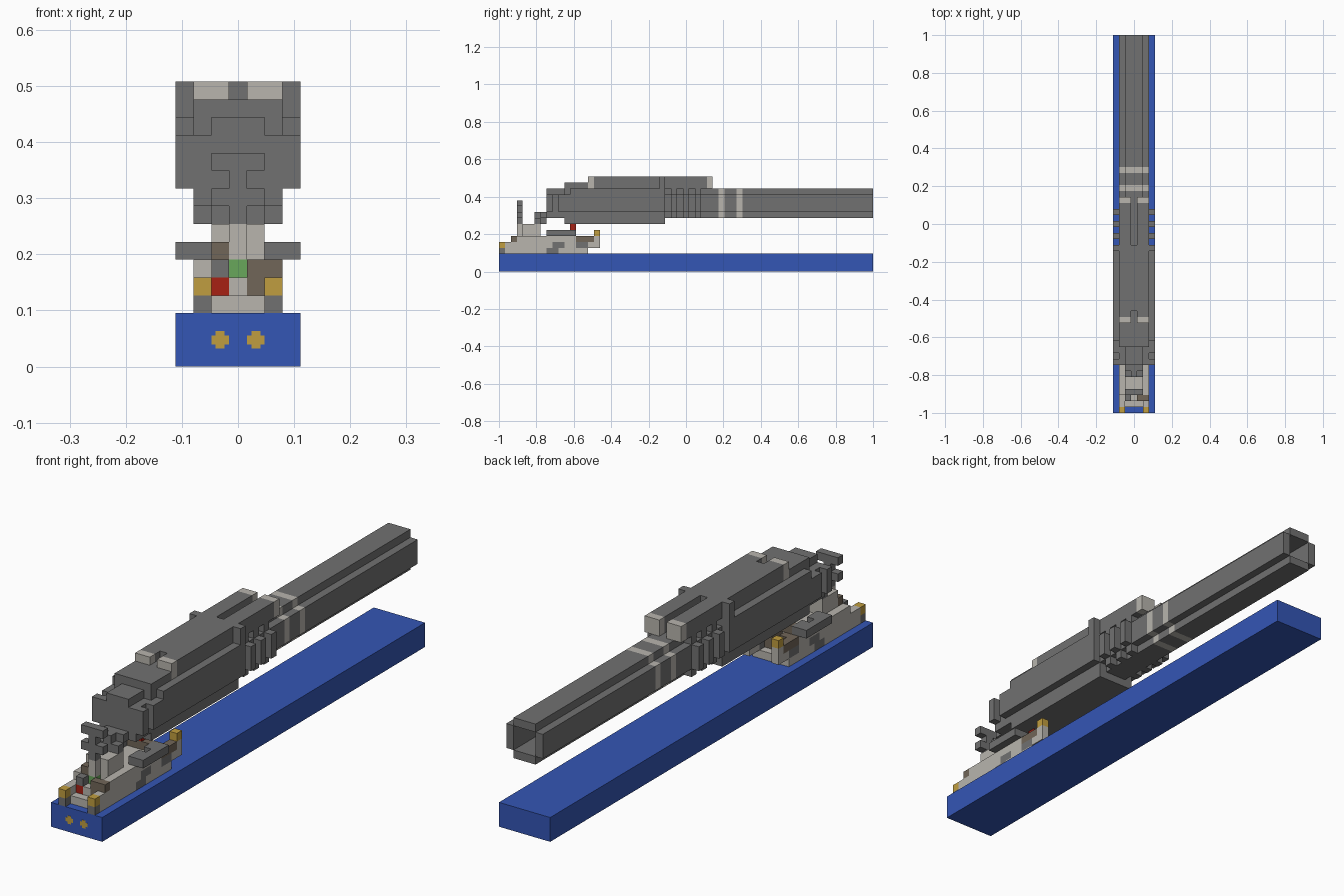
import bpy
import bmesh
from mathutils import Matrix, Vector

if "Cube" in bpy.data.objects:
    bpy.data.objects.remove(bpy.data.objects["Cube"])

LENGTH = 63           # model length in blocks
UNIT = 2 / LENGTH     # size of one block


def material(name, colour):
    mat = bpy.data.materials.new(name)
    mat.use_nodes = True
    rgba = (*colour, 1)
    mat.diffuse_color = rgba
    mat.node_tree.nodes["Principled BSDF"].inputs["Base Color"].default_value = rgba
    return mat


blue = material("blue", (.034, .092, .46))
grey = material("grey", (.165, .165, .165))
beige = material("beige", (.48, .46, .42))
gold = material("gold", (.53, .34, .05))
red = material("red", (.39, .015, .007))
green = material("green", (.14, .39, .105))
brown = material("brown", (.165, .133, .098))


def part(name, mat, *boxes, mirror=False):
    """Join boxes given as block ranges: x from, to, y from, to, z from, to."""
    bm = bmesh.new()
    for x0, x1, y0, y1, z0, z1 in boxes:
        spans = [(x0, x1), (-x1, -x0)] if mirror else [(x0, x1)]
        for a, b in spans:
            centre = Vector((a + b, y0 + y1 - LENGTH, z0 + z1)) * UNIT / 2
            size = Vector((b - a, y1 - y0, z1 - z0)) * UNIT
            bmesh.ops.create_cube(
                bm, size=1,
                matrix=Matrix.Translation(centre) @ Matrix.Diagonal(size).to_4x4())
    mesh = bpy.data.meshes.new(name)
    bm.to_mesh(mesh)
    bm.free()
    mesh.materials.append(mat)
    obj = bpy.data.objects.new(name, mesh)
    bpy.context.collection.objects.link(obj)
    return obj


# Widths used again and again, in blocks from the centre line
CORE, WIDE, FULL = 1.5, 2.5, 3.5


def tube(name, mat, y0, y1):
    """Hollow barrel section: four plates around an open square."""
    part(name, mat,
         (-CORE, CORE, y0, y1, 9, 10), (-CORE, CORE, y0, y1, 13, 14),
         (-WIDE, -CORE, y0, y1, 10, 13), (CORE, WIDE, y0, y1, 10, 13))


# Base slab and its two front studs
part("base", blue, (-FULL, FULL, 0, LENGTH, 0, 3))
part("base_studs", gold,
     (.5, 1.5, -.02, .1, 1.25, 1.75), (.75, 1.25, -.02, .1, 1, 2), mirror=True)

# Barrel with two painted bands
tube("barrel_rear", grey, 28, 37)
tube("barrel_band_inner", beige, 37, 38)
tube("barrel_middle", grey, 38, 40)
tube("barrel_band_outer", beige, 40, 41)
tube("barrel_front", grey, 41, LENGTH)

# Gun housing
part("housing_nose", grey,
     (-CORE, CORE, 8, 11, 9, 14), (-WIDE, WIDE, 8, 11, 9, 13))
part("housing_body", grey,
     (-WIDE, WIDE, 11, 28, 8, 14), (-WIDE, WIDE, 11, 15, 14, 15))
part("housing_sides", grey,
     (WIDE, FULL, 8, 9, 10, 13), (WIDE, FULL, 10, 12, 10, 13),
     (WIDE, FULL, 12, 27, 10, 14), mirror=True)
part("housing_brackets", grey, (WIDE, FULL, 27, 28, 10, 16), mirror=True)

# Cooling ribs beside the barrel root
part("cooling_ribs", grey,
     *[(WIDE, FULL, y, y + 1, 10, 13) for y in (29, 31, 33)],
     *[(CORE, WIDE, y, y + 1, 9, 14) for y in (29, 31, 33)], mirror=True)

# Raised top deck, slotted at both ends, with pale end caps
part("deck_centre", grey, (-.5, .5, 15, 28, 14, 15), (-.5, .5, 17, 28, 15, 16))
part("deck_sides", grey, (.5, WIDE, 16, 35, 14, 16), mirror=True)
part("deck_caps", beige,
     (.5, WIDE, 15, 16, 14, 16), (.5, WIDE, 35, 36, 14, 16), mirror=True)

# Neck that ties the gun to the control seat
part("neck", grey,
     (-CORE, CORE, 6, 7, 8, 9), (-.5, .5, 6, 8, 8, 10), (-CORE, CORE, 7, 8, 9, 10))

# Sight post with two cross bars
part("sight", grey,
     (-.5, .5, 3, 4, 8, 12), (-CORE, CORE, 3, 4, 9, 10), (-CORE, CORE, 3, 4, 11, 12))
part("sight_foot", beige, (-.5, .5, 3, 4, 6, 8))

# Carriage hull
part("hull_floor", beige, (-CORE, CORE, 1, 15, 3, 4), (-.5, .5, 2, 4, 4, 5))
part("hull_walls", beige,
     (CORE, WIDE, 1, 8, 3, 5), (CORE, WIDE, 3, 8, 5, 6),
     (CORE, WIDE, 10, 15, 3, 4), (CORE, WIDE, 11, 13, 4, 5),
     (CORE, WIDE, 8, 13, 5, 6), (CORE, WIDE, 8, 9, 4, 5), mirror=True)
part("hull_patches", grey,
     (CORE, WIDE, 8, 10, 3, 4), (CORE, WIDE, 9, 11, 4, 5), mirror=True)
part("front_feet", grey, (CORE, WIDE, 0, 1, 3, 4), mirror=True)
part("front_lamps", gold, (CORE, WIDE, 0, 1, 4, 5), mirror=True)
part("seat", beige, (-CORE, CORE, 4, 7, 4, 8), (-CORE, CORE, 7, 12, 4, 6))

# Dashboard blocks in front of the seat
part("red_button", red, (-CORE, -.5, 2, 3, 4, 5))
part("left_dial", grey, (-CORE, -.5, 2, 3, 5, 6))
part("right_dial", brown, (.5, CORE, 2, 3, 4, 6), (CORE, WIDE, 2, 3, 5, 6))
part("screen", green, (-.5, .5, 3, 4, 5, 6))
part("lever", brown, (-CORE, -.5, 3, 4, 6, 7))

# Side arms and rear fittings
part("side_arms", grey,
     (CORE, FULL, 8, 10, 6, 7), (WIDE, FULL, 10, 13, 6, 7),
     (CORE, WIDE, 11, 13, 6, 7), mirror=True)
part("arm_links", brown,
     (CORE, WIDE, 13, 16, 5, 6), (.5, CORE, 12, 14, 4, 6), mirror=True)
part("rear_cross_link", brown, (-CORE, CORE, 12, 13, 6, 7))
part("rear_brackets", grey, (CORE, WIDE, 13, 15, 4, 5), mirror=True)
part("rear_posts", beige,
     (CORE, WIDE, 15, 17, 4, 5), (CORE, WIDE, 16, 17, 5, 6), mirror=True)
part("rear_lamps", gold, (CORE, WIDE, 16, 17, 6, 7), mirror=True)
part("rear_beacon", red, (-.5, .5, 12, 13, 7, 8))
